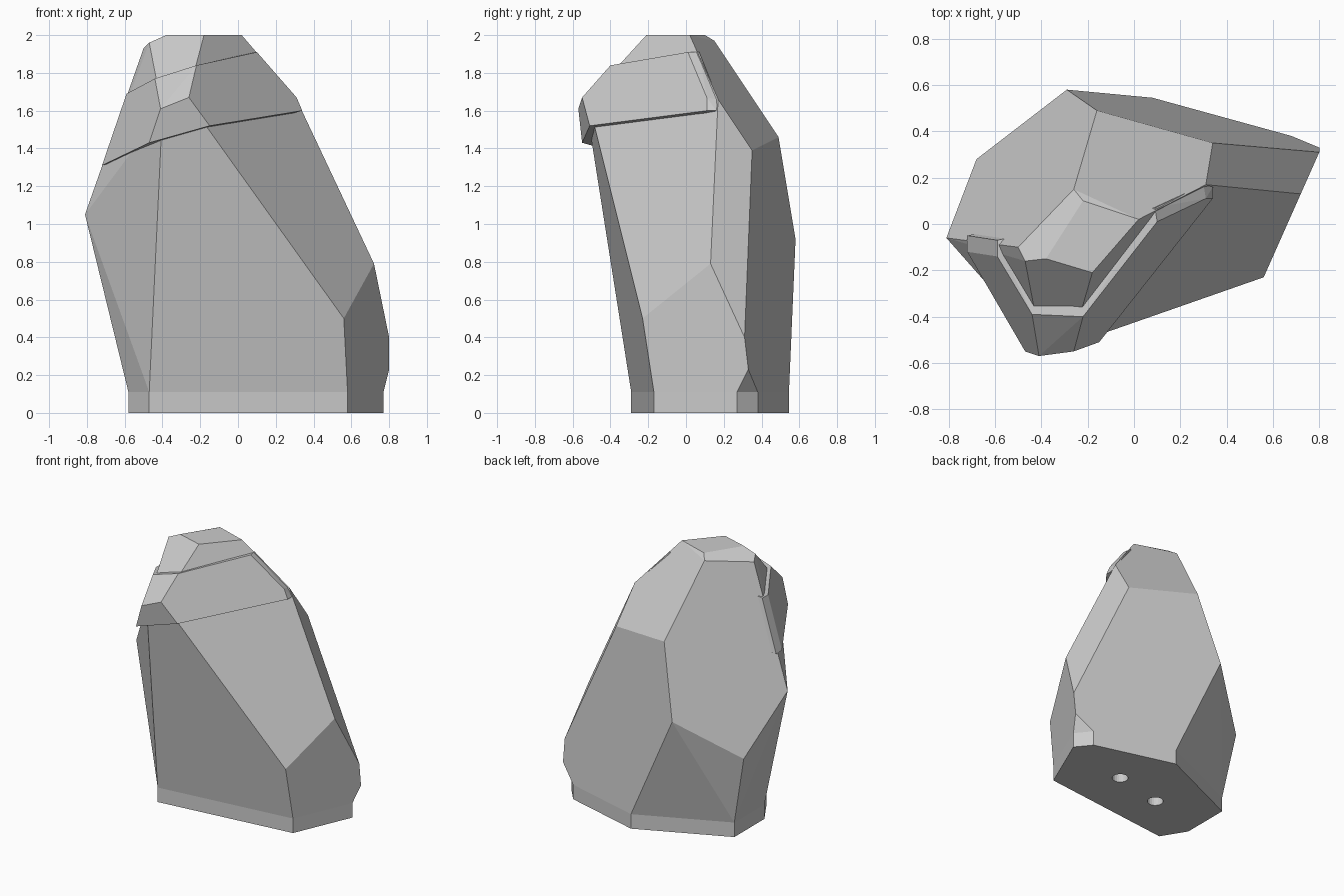
import bpy, bmesh
from math import radians
from mathutils import Matrix

if "Cube" in bpy.data.objects:
    bpy.data.objects.remove(bpy.data.objects["Cube"])

stone = bpy.data.materials.new("stone_grey")
stone.use_nodes = True
GREY = (0.6, 0.6, 0.6, 1)
stone.diffuse_color = GREY
stone.node_tree.nodes["Principled BSDF"].inputs["Base Color"].default_value = GREY


def faceted(points):
    """Convex faceted solid through the corner points."""
    bm = bmesh.new()
    for p in points:
        bm.verts.new(p)
    hull = bmesh.ops.convex_hull(bm, input=bm.verts[:])
    loose = {v for v in hull["geom_interior"] + hull["geom_unused"]
             if isinstance(v, bmesh.types.BMVert)}
    bmesh.ops.delete(bm, geom=list(loose), context="VERTS")
    bmesh.ops.dissolve_limit(bm, angle_limit=radians(4),
                             verts=bm.verts[:], edges=bm.edges[:])
    bmesh.ops.recalc_face_normals(bm, faces=bm.faces[:])
    return bm


def add_object(name, bm):
    mesh = bpy.data.meshes.new(name)
    bm.to_mesh(mesh)
    bm.free()
    mesh.materials.append(stone)
    obj = bpy.data.objects.new(name, mesh)
    bpy.context.collection.objects.link(obj)
    return obj


# Footprint, shoulders and crown of the boulder
FOOT = 0.11
footprint = [(-.47, -.29), (.58, -.17), (.77, .27), (.68, .38),
             (.08, .545), (-.58, .25), (-.58, -.11)]
shoulders = [(.56, -.23, .5), (.72, .13, .79), (.8, .31, .4), (.8, .33, .23),
             (-.29, .58, .92), (-.68, .28, .63), (-.81, -.06, 1.05),
             (.34, .35, 1.39), (-.16, .49, 1.46)]
crown = [(-.4, -.525, 1.6), (-.27, -.52, 1.66), (.31, .17, 1.66),
         (-.38, -.15, 2), (-.18, -.21, 2), (.02, .02, 2), (-.22, .1, 2),
         (-.26, .15, 1.97), (-.47, -.16, 1.96), (-.5, -.1, 1.93)]
bm = faceted([(x, y, FOOT) for x, y in footprint] + shoulders + crown)

# Straight plinth extruded down from the underside
under = [f for f in bm.faces if f.normal.z < -0.99]
down = bmesh.ops.extrude_face_region(bm, geom=under)["geom"]
bmesh.ops.delete(bm, geom=[f for f in under if f.is_valid], context="FACES_ONLY")
for v in down:
    if isinstance(v, bmesh.types.BMVert):
        v.co.z = 0
bmesh.ops.recalc_face_normals(bm, faces=bm.faces[:])
boulder = add_object("boulder", bm)

# Two mounting holes in the underside
holes = bmesh.new()
for x, y in [(.25, .15), (-.14, .06)]:
    bmesh.ops.create_cone(holes, cap_ends=True, segments=24, radius1=.055,
                          radius2=.055, depth=.3,
                          matrix=Matrix.Translation((x, y, 0)))
cutter = add_object("hole_cutter", holes)
cutter.hide_render = True
cutter.hide_viewport = True
cut = boulder.modifiers.new("mounting_holes", "BOOLEAN")
cut.object = cutter
cut.operation = "DIFFERENCE"
cut.solver = "EXACT"

# Raised band wrapping the front of the crown
upper_rim = [(-.59, -.14, 1.69), (-.44, -.39, 1.77), (-.22, -.4, 1.84), (.1, .01, 1.91)]
brow = [(-.41, -.57, 1.61), (-.26, -.55, 1.67), (.31, .11, 1.67)]
lower_rim = [(-.72, -.12, 1.31), (-.47, -.55, 1.43), (-.15, -.51, 1.52), (.34, .11, 1.6)]
ends = [(-.59, -.07, 1.69), (-.72, -.05, 1.31),
        (.09, .07, 1.91), (.3, .17, 1.66), (.34, .16, 1.6)]
add_object("front_band", faceted(upper_rim + brow + lower_rim + ends))
